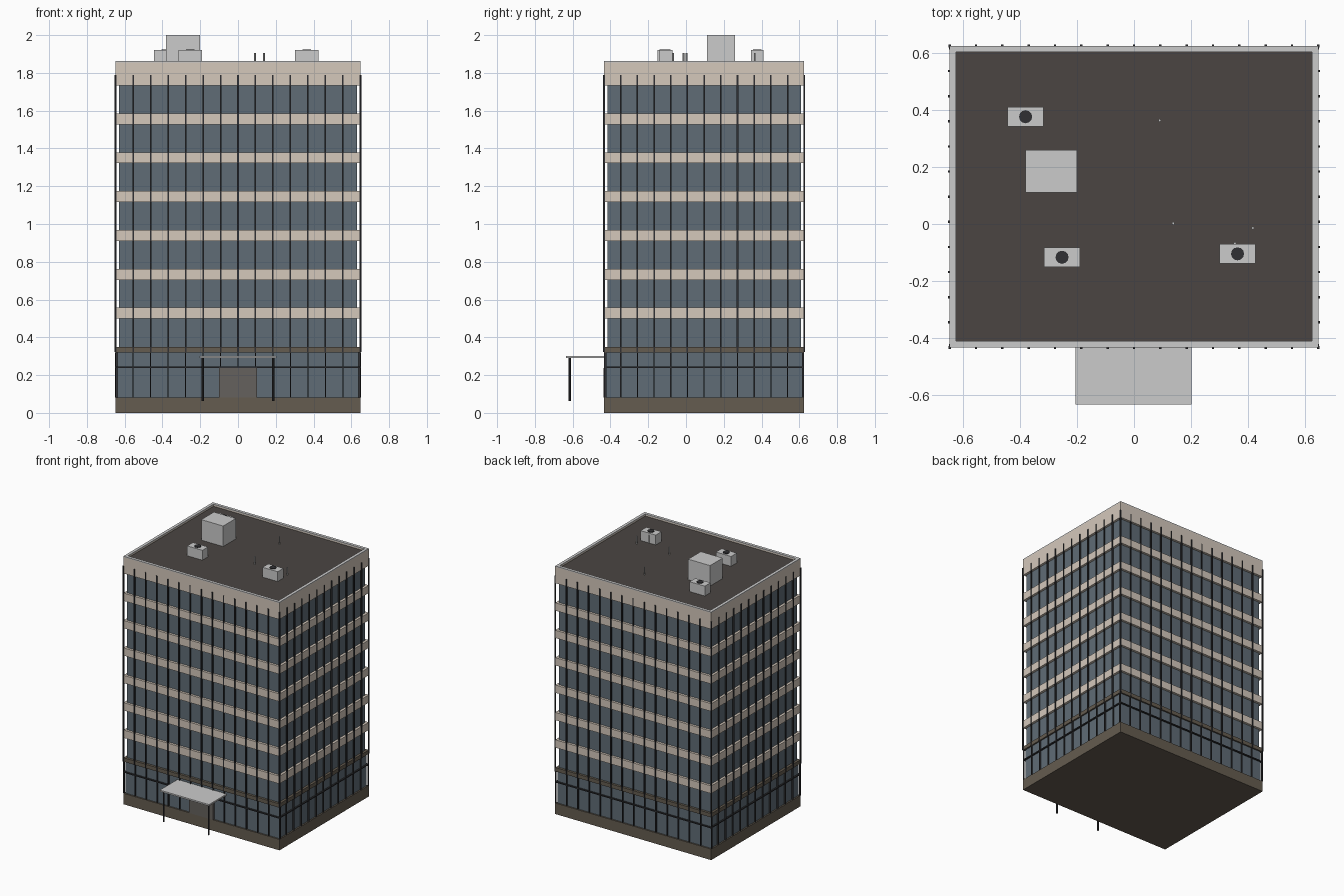
import bpy, bmesh
from mathutils import Matrix, Vector

if "Cube" in bpy.data.objects:
    bpy.data.objects.remove(bpy.data.objects["Cube"])

HX, HY, CY = 0.648, 0.53, 0.096   # half width, half depth, depth centre


def material(name, rgb):
    m = bpy.data.materials.new(name)
    m.diffuse_color = (*rgb, 1)
    m.use_nodes = True
    m.node_tree.nodes["Principled BSDF"].inputs["Base Color"].default_value = m.diffuse_color
    return m


GLASS = material("tinted_glass", (0.115, 0.15, 0.18))
STONE = material("pale_stone", (0.66, 0.58, 0.50))
BROWN = material("dark_stone", (0.13, 0.107, 0.08))
METAL = material("dark_metal", (0.03, 0.03, 0.033))
TAR = material("roof_felt", (0.07, 0.06, 0.055))
DOOR = material("door_bronze", (0.13, 0.12, 0.11))


def finish(name, bm, mat):
    me = bpy.data.meshes.new(name)
    bm.to_mesh(me)
    bm.free()
    ob = bpy.data.objects.new(name, me)
    bpy.context.collection.objects.link(ob)
    if mat:
        me.materials.append(mat)
    return ob


def add_box(bm, x0, x1, y0, y1, z0, z1):
    c = Vector(((x0 + x1) / 2, (y0 + y1) / 2, (z0 + z1) / 2))
    s = Matrix.Diagonal((x1 - x0, y1 - y0, z1 - z0, 1))
    bmesh.ops.create_cube(bm, size=1, matrix=Matrix.Translation(c) @ s)


def box(name, x0, x1, y0, y1, z0, z1, mat=None):
    bm = bmesh.new()
    add_box(bm, x0, x1, y0, y1, z0, z1)
    return finish(name, bm, mat)


def slab(name, inset, z0, z1, mat):
    """Full-floor block, inset from the outer wall line."""
    return box(name, -HX + inset, HX - inset, CY - HY + inset, CY + HY - inset, z0, z1, mat)


def ring(name, width, z0, z1, mat):
    """Hollow rectangular band along the outer wall line."""
    bm = bmesh.new()
    for s in (-1, 1):
        xs = sorted((s * HX, s * (HX - width)))
        ys = sorted((CY + s * HY, CY + s * (HY - width)))
        add_box(bm, *xs, CY - HY, CY + HY, z0, z1)
        add_box(bm, -HX + width, HX - width, *ys, z0, z1)
    return finish(name, bm, mat)


def cylinder(name, x, y, r, z0, z1, n=12, mat=None):
    bm = bmesh.new()
    bmesh.ops.create_cone(bm, cap_ends=True, segments=n, radius1=r, radius2=r, depth=z1 - z0,
                          matrix=Matrix.Translation((x, y, (z0 + z1) / 2)))
    return finish(name, bm, mat)


def uprights(name, line, z0, z1, half, proud):
    """Thin vertical bars on all four faces, corners included."""
    bm = bmesh.new()
    for s in (-1, 1):
        for i in range(-7, 8):
            x, y = i * HX / 7, CY + s * (HY - line)
            add_box(bm, x - half, x + half, y - proud, y + proud, z0, z1)
        for j in range(-5, 6):
            x, y = s * (HX - line), CY + j * HY / 6
            add_box(bm, x - proud, x + proud, y - half, y + half, z0, z1)
    return finish(name, bm, METAL)


# Ground floor: plinth, glazing, mullions, transom, dark band
slab("plinth", 0, 0, 0.082, BROWN)
slab("ground_glazing", 0.011, 0.082, 0.32, GLASS)
uprights("ground_mullions", 0.007, 0.082, 0.32, 0.003, 0.006)
ring("ground_transom", 0.02, 0.237, 0.245, METAL)
slab("ground_cornice", 0, 0.32, 0.349, BROWN)

# Tower: glazing, spandrel bands, roof band and fins
slab("tower_glazing", 0.018, 0.349, 1.74, GLASS)
for k in range(6):
    z = 0.499 + k * 0.2057
    ring("spandrel_%d" % (k + 1), 0.03, z, z + 0.058, STONE)
ring("roof_band", 0.022, 1.733, 1.855, STONE)
ring("parapet_coping", 0.022, 1.855, 1.862, None)
slab("roof_deck", 0.02, 1.735, 1.846, TAR)
uprights("facade_fins", 0, 0.322, 1.79, 0.004, 0.005)

# Entrance: door, canopy and posts
box("entrance_door", -0.1, 0.1, -0.437, -0.42, 0.082, 0.237, DOOR)
box("entrance_canopy", -0.205, 0.203, -0.634, -0.425, 0.29, 0.301)
for s in (-1, 1):
    cylinder("canopy_post", s * 0.187, -0.615, 0.006, 0.062, 0.291, 8, METAL)

# Roof: plant room, air units with fans, vent pipes
box("plant_room", -0.382, -0.2, 0.11, 0.26, 1.84, 2.0)
for x, y in ((-0.381, 0.377), (-0.253, -0.117), (0.364, -0.105)):
    box("air_unit", x - 0.063, x + 0.063, y - 0.034, y + 0.034, 1.84, 1.92)
    cylinder("air_unit_fan", x, y, 0.023, 1.918, 1.925, 12, METAL)
for x, y in ((0.09, 0.364), (0.138, 0.002), (0.418, -0.014), (0.355, -0.068)):
    cylinder("vent_pipe", x, y, 0.005, 1.84, 1.905, 8)
